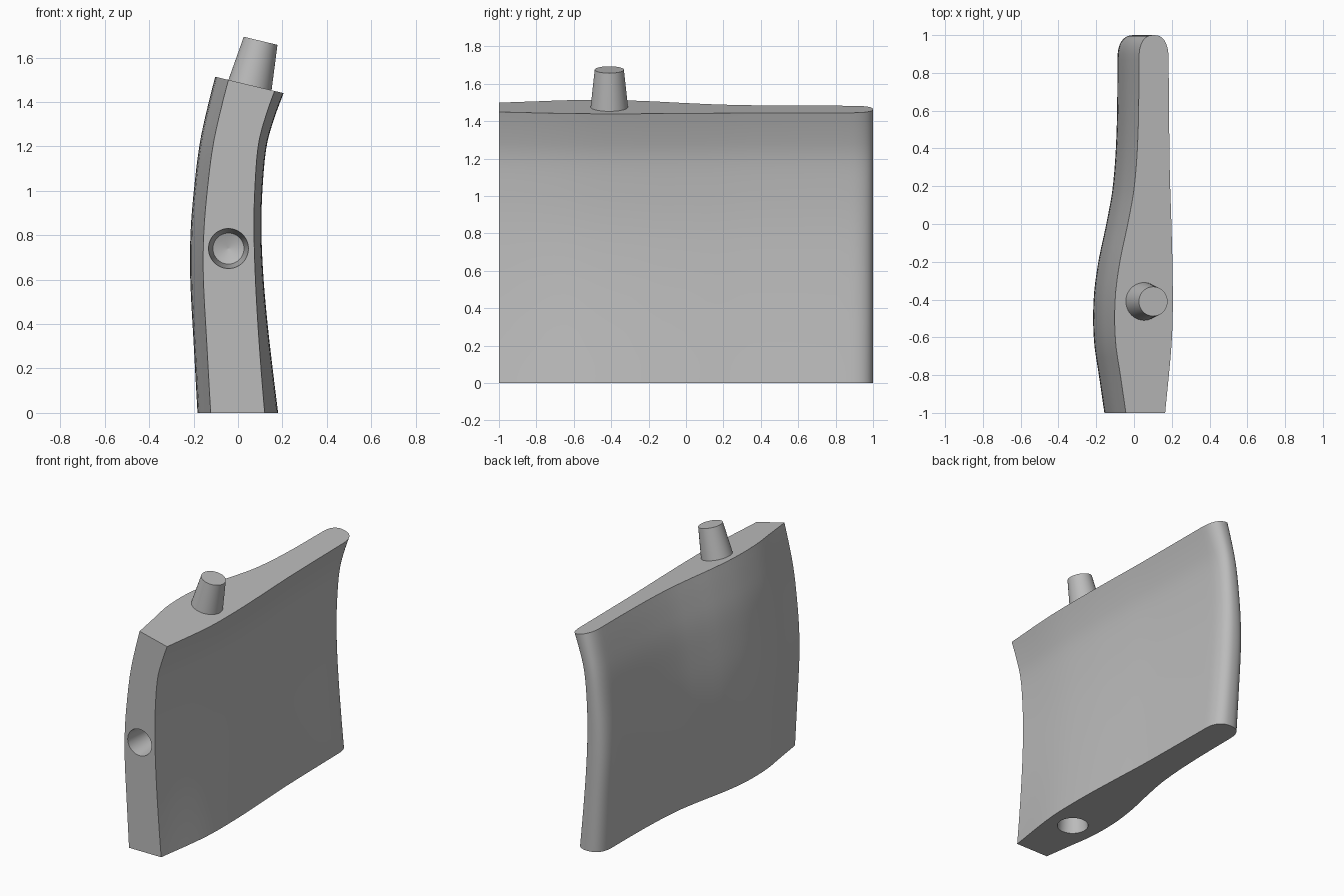
import bpy, bmesh, math
from mathutils import Vector

cube = bpy.data.objects.get("Cube")
if cube:
    bpy.data.objects.remove(cube)

grey = bpy.data.materials.new("plain_grey")
grey.use_nodes = True
colour = (0.5, 0.5, 0.5, 1)
grey.diffuse_color = colour
grey.node_tree.nodes["Principled BSDF"].inputs["Base Color"].default_value = colour


def curve(points, u):
    """Smooth interpolation through (position, value) pairs."""
    n = len(points)
    i = 0
    while i < n - 2 and u > points[i + 1][0]:
        i += 1

    def slope(k):
        a, b = points[max(k - 1, 0)], points[min(k + 1, n - 1)]
        return (b[1] - a[1]) / (b[0] - a[0])

    (x0, y0), (x1, y1) = points[i], points[i + 1]
    h = x1 - x0
    s = (u - x0) / h
    return ((2*s**3 - 3*s*s + 1) * y0 + (s**3 - 2*s*s + s) * h * slope(i)
            + (3*s*s - 2*s**3) * y1 + (s**3 - s*s) * h * slope(i + 1))


def finish(bm, name, angle=40):
    bmesh.ops.recalc_face_normals(bm, faces=bm.faces)
    mesh = bpy.data.meshes.new(name)
    bm.to_mesh(mesh)
    bm.free()
    ob = bpy.data.objects.new(name, mesh)
    bpy.context.collection.objects.link(ob)
    mesh.materials.append(grey)
    smooth(ob, angle)
    return ob


def smooth(ob, angle=40):
    bpy.ops.object.select_all(action='DESELECT')
    ob.select_set(True)
    bpy.context.view_layer.objects.active = ob
    bpy.ops.object.shade_smooth_by_angle(angle=math.radians(angle))


def turned(name, base, axis, profile, sides=48):
    """Round solid from (distance along axis, radius) pairs."""
    bm = bmesh.new()
    rot = Vector(axis).to_track_quat('Z', 'Y')
    rings = []
    for d, r in profile:
        rings.append([bm.verts.new(Vector(base) + rot @ Vector(
            (r * math.cos(2 * math.pi * k / sides), r * math.sin(2 * math.pi * k / sides), d)))
            for k in range(sides)])
    for a, b in zip(rings, rings[1:]):
        for k in range(sides):
            j = (k + 1) % sides
            bm.faces.new((a[k], a[j], b[j], b[k]))
    bm.faces.new(rings[0])
    bm.faces.new(rings[-1])
    return finish(bm, name, 30)


# Outermost reach of each side, from bottom (0) to top (1)
reach_left = [(0, -.18), (.2, -.197), (.4, -.213), (.53, -.211), (.66, -.195),
              (.8, -.168), (.93, -.126), (1, -.10)]
reach_right = [(0, .18), (.14, .155), (.28, .132), (.42, .114), (.56, .105),
               (.69, .11), (.83, .13), (.93, .17), (1, .205)]
# Inset of each side from its reach, front to back
inset_left = [(-1, .057), (-.8, .028), (-.62, .002), (-.4, 0), (-.2, .025), (0, .067),
              (.2, .102), (.5, .122), (1, .127)]
inset_right = [(-1, .04), (-.6, .004), (-.3, 0), (0, .007), (.3, .016), (1, .023)]
scale_left = [(0, 1), (.5, 1), (1, 1)]
scale_right = [(0, 1.5), (.5, .85), (1, 1)]

# Outline stations: even steps, then a finely rounded back end
ROUND = .13
stations = [-1 + (2 - ROUND) * k / 32 for k in range(33)]
tip = [math.pi / 2 * k / 10 for k in range(1, 11)]


def outline(t):
    def edges(y):
        lo = curve(reach_left, t) + curve(inset_left, y) * curve(scale_left, t)
        hi = curve(reach_right, t) - curve(inset_right, y) * curve(scale_right, t)
        return lo, hi
    left, right = [], []
    for y in stations:
        lo, hi = edges(y)
        left.append((lo, y))
        right.append((hi, y))
    for a in tip:
        y = 1 - ROUND + ROUND * math.sin(a) ** .8
        lo, hi = edges(y)
        mid, half = (lo + hi) / 2, (hi - lo) / 2 * max(math.cos(a), 0) ** .8
        left.append((mid - half, y))
        right.append((mid + half, y))
    return right + left[-2::-1]      # the two sides share the tip point


# Curved body
bm = bmesh.new()
LEVELS = 32
rows = []
for i in range(LEVELS + 1):
    t = i / LEVELS
    rows.append([bm.verts.new((x, y, t * (1.489 - .24 * x))) for x, y in outline(t)])
for a, b in zip(rows, rows[1:]):
    for k in range(len(a)):
        j = (k + 1) % len(a)
        bm.faces.new((a[k], a[j], b[j], b[k]))
bm.faces.new(rows[0])
bm.faces.new(rows[-1])
body = finish(bm, "curved_body")

# Tapered sockets in the front edge and the underside
for name, base, axis, r in (("front_socket", (-.043, -1, .74), (0, 1, 0), .09),
                            ("bottom_socket", (0, -.6, 0), (0, 0, 1), .097)):
    cutter = turned(name, base, axis, [(-.03, r + .003), (.2, r - .02), (.225, .002)])
    cutter.hide_render = True
    cut = body.modifiers.new(name, 'BOOLEAN')
    cut.operation = 'DIFFERENCE'
    cut.solver = 'EXACT'
    cut.object = cutter
    bpy.ops.object.select_all(action='DESELECT')
    body.select_set(True)
    bpy.context.view_layer.objects.active = body
    bpy.ops.object.modifier_apply(modifier=name)
    bpy.data.objects.remove(cutter)
smooth(body)

# Tapered peg on the sloping top
turned("top_peg", (.054, -.41, 1.476), (.24, 0, 1), [(-.01, .101), (.205, .078)])
